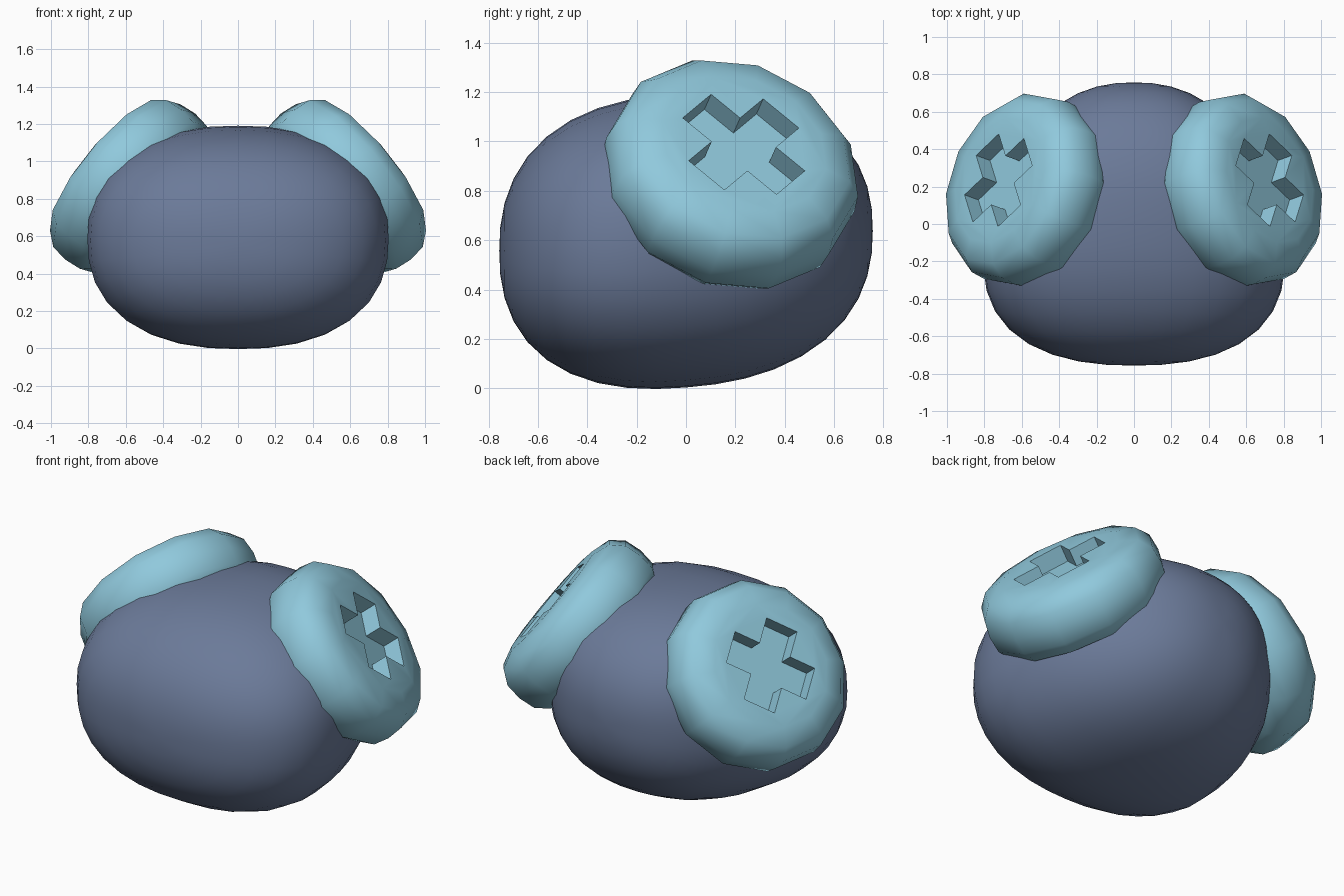
import bpy, bmesh, math
from mathutils import Matrix, Vector

cube = bpy.data.objects.get("Cube")
if cube:
    bpy.data.objects.remove(cube, do_unlink=True)


def material(name, rgb):
    mat = bpy.data.materials.new(name)
    mat.use_nodes = True
    mat.diffuse_color = (*rgb, 1)
    bsdf = mat.node_tree.nodes["Principled BSDF"]
    bsdf.inputs["Base Color"].default_value = (*rgb, 1)
    bsdf.inputs["Roughness"].default_value = 0.7
    return mat


def make_object(name, bm, matrix, mat):
    bmesh.ops.transform(bm, matrix=matrix, verts=bm.verts)
    bmesh.ops.recalc_face_normals(bm, faces=bm.faces)
    mesh = bpy.data.meshes.new(name)
    bm.to_mesh(mesh)
    bm.free()
    mesh.materials.append(mat)
    obj = bpy.data.objects.new(name, mesh)
    bpy.context.collection.objects.link(obj)
    return obj


def activate(obj):
    bpy.ops.object.select_all(action='DESELECT')
    obj.select_set(True)
    bpy.context.view_layer.objects.active = obj


slate = material("slate_blue", (0.147, 0.195, 0.318))
sky = material("pale_blue", (0.28, 0.585, 0.72))

# Body: a full, rounded egg, wider towards the front and leaning slightly
FULLNESS = 2.35
bm = bmesh.new()
bmesh.ops.create_uvsphere(bm, u_segments=32, v_segments=20, radius=1,
                          matrix=Matrix.Rotation(math.pi / 2, 4, 'X'))
for v in bm.verts:
    size = sum(abs(c) ** FULLNESS for c in v.co) ** (1 / FULLNESS)
    x, y, z = v.co / size
    lean = 0.04 - 0.02 * z
    v.co = (0.78 * x * (1 - 0.2 * y), 0.757 * y, 0.594 * z + lean * y)
body = make_object("body", bm, Matrix.Translation((0, 0, 0.597)), slate)
activate(body)
bpy.ops.object.shade_smooth()

# Frame of one side pad: z points outward, x runs along an arm of the cross
normal = Vector((0.74, 0.27, 0.61)).normalized()
arm = Vector((0.0585, 0.19, -0.155))
arm = (arm - normal * arm.dot(normal)).normalized()
frame = Matrix((arm, normal.cross(arm), normal)).transposed().to_4x4()
frame.translation = (0.577, 0.18, 0.866)

# Pad: a twelve-sided pillow turned from a rounded profile
SIDES, FACE = 12, 0.2
upper = [(0.35, FACE), (0.46, 0.168), (0.516, 0.095)]
profile = upper + [(0.528, 0)] + [(r, -h) for r, h in reversed(upper)]
bm = bmesh.new()
rings = []
for r, h in profile:
    angles = [math.tau * i / SIDES for i in range(SIDES)]
    rings.append([bm.verts.new((r * math.cos(a), r * math.sin(a), h)) for a in angles])
for low, high in zip(rings, rings[1:]):
    for i in range(SIDES):
        j = (i + 1) % SIDES
        bm.faces.new((low[i], low[j], high[j], high[i]))
bm.faces.new(rings[0])
bm.faces.new(rings[-1])
pads = make_object("side_pads", bm, frame, sky)

# Cross-shaped cutter for the recess in the pad
REACH, HALF, DEPTH = 0.252, 0.096, 0.1
bm = bmesh.new()
outline = []
for quarter in range(4):
    turn = Matrix.Rotation(quarter * math.pi / 2, 3, 'Z')
    for x, y in ((REACH, -HALF), (REACH, HALF), (HALF, HALF)):
        outline.append(bm.verts.new(turn @ Vector((x, y, FACE - DEPTH))))
floor = bm.faces.new(outline)
walls = bmesh.ops.extrude_face_region(bm, geom=[floor])
tops = [v for v in walls["geom"] if isinstance(v, bmesh.types.BMVert)]
bmesh.ops.translate(bm, verts=tops, vec=(0, 0, DEPTH * 2))
cutter = make_object("cross_cutter", bm, frame, sky)
cutter.hide_render = True

# Cut the recess, then mirror the pad to the other side
activate(pads)
cut = pads.modifiers.new("recess", 'BOOLEAN')
cut.operation = 'DIFFERENCE'
cut.solver = 'EXACT'
cut.object = cutter
bpy.ops.object.modifier_apply(modifier=cut.name)
mirror = pads.modifiers.new("mirror", 'MIRROR')
mirror.use_mirror_merge = False
bpy.ops.object.modifier_apply(modifier=mirror.name)
bpy.data.objects.remove(cutter, do_unlink=True)
activate(pads)
bpy.ops.object.shade_smooth_by_angle(angle=math.radians(50))
